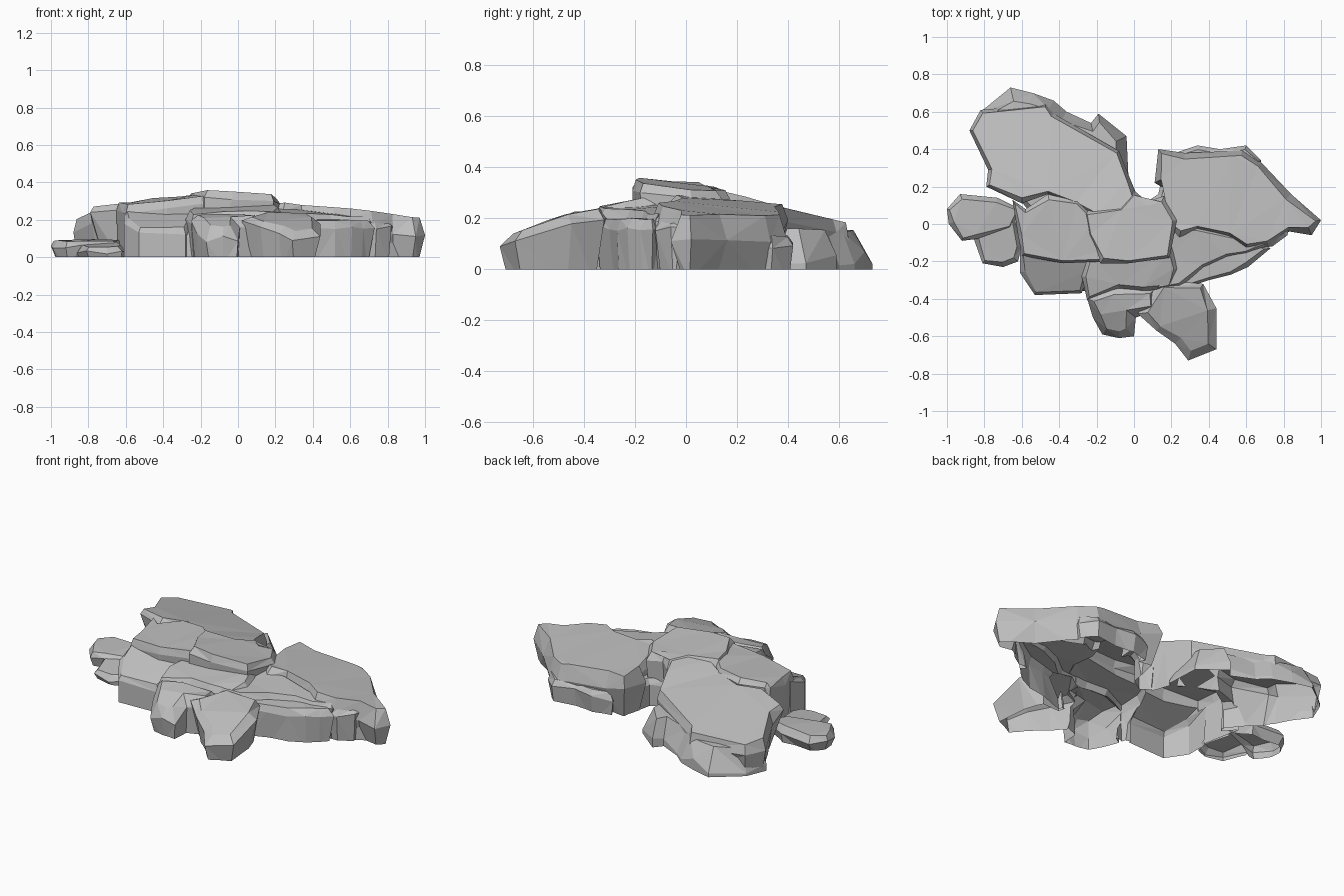
import bpy
import bmesh
import random
from mathutils import Vector

random.seed(4)
if "Cube" in bpy.data.objects:
    bpy.data.objects.remove(bpy.data.objects["Cube"])

stone = bpy.data.materials.new("grey_stone")
stone.use_nodes = True
stone.diffuse_color = (0.52, 0.52, 0.52, 1)
stone.node_tree.nodes["Principled BSDF"].inputs["Base Color"].default_value = stone.diffuse_color


def inset(points, amount, vary=0):
    """Move every outline corner inwards along its mitred normal."""
    result = []
    for i, point in enumerate(points):
        before = (point - points[i - 1]).normalized()
        after = (points[(i + 1) % len(points)] - point).normalized()
        normal_a = Vector((-before.y, before.x))
        normal_b = Vector((-after.y, after.x))
        mitre = (normal_a + normal_b) / max(0.8, 1 + normal_a.dot(normal_b))
        result.append(point + mitre * amount * random.uniform(1 - vary, 1 + vary))
    return result


def slab(name, outline, height, tilt, chamfer=2, drop=3, undercut=2, ceiling=40):
    """Closed rock slab with a tilted top; all sizes are in hundredths."""
    points = [Vector(p) / 100 for p in outline]
    if sum(points[i - 1].cross(p) for i, p in enumerate(points)) < 0:
        points.reverse()

    def top(p):
        plane = height / 100 + (tilt[0] * p.x + tilt[1] * p.y) / 100
        return max(0.03, min(plane, ceiling / 100))

    base = inset(points, undercut / 100, 0.6)
    cap = inset(points, chamfer / 100, 0.4)
    bm = bmesh.new()
    depth = -random.uniform(0.03, 0.06)
    rings = [[bm.verts.new((p.x, p.y, depth)) for p in base], [], []]
    for p, c in zip(points, cap):
        lip = max(0.015, top(p) - drop / 100 * random.uniform(0.7, 1.6))
        rings[1].append(bm.verts.new((p.x, p.y, lip)))
        rings[2].append(bm.verts.new((c.x, c.y, top(c) + random.uniform(-0.006, 0.004))))
    count = len(points)
    for low, high in zip(rings, rings[1:]):
        for i in range(count):
            j = (i + 1) % count
            bm.faces.new((low[i], low[j], high[j], high[i]))
    bm.faces.new(rings[0][::-1])
    bm.faces.new(rings[-1])
    bmesh.ops.triangulate(bm, faces=bm.faces[:])
    bmesh.ops.recalc_face_normals(bm, faces=bm.faces[:])
    mesh = bpy.data.meshes.new(name)
    bm.to_mesh(mesh)
    bm.free()
    mesh.materials.append(stone)
    obj = bpy.data.objects.new(name, mesh)
    bpy.context.scene.collection.objects.link(obj)
    return obj


def fuse(name, slabs):
    """Union the slabs, then cut the rock open at ground level."""
    body = slabs[0]
    for other in slabs[1:]:
        union = body.modifiers.new("union", "BOOLEAN")
        union.operation = "UNION"
        union.solver = "EXACT"
        union.object = other
    bpy.context.view_layer.update()
    graph = bpy.context.evaluated_depsgraph_get()
    mesh = bpy.data.meshes.new_from_object(body.evaluated_get(graph))
    bm = bmesh.new()
    bm.from_mesh(mesh)
    bmesh.ops.bisect_plane(bm, geom=bm.verts[:] + bm.edges[:] + bm.faces[:],
                           plane_co=(0, 0, 0), plane_no=(0, 0, 1), clear_inner=True)
    bm.to_mesh(mesh)
    bm.free()
    for part in slabs:
        bpy.data.objects.remove(part)
    mesh.name = name
    mesh.materials.clear()
    mesh.materials.append(stone)
    for face in mesh.polygons:
        face.use_smooth = False
        face.material_index = 0
    rock = bpy.data.objects.new(name, mesh)
    bpy.context.scene.collection.objects.link(rock)


# Low core that joins all the slabs into one hollow shell
core = slab("core", [
    (-70, 24), (-72, 45), (-55, 55), (-30, 47), (-13, 36), (-6, 20), (4, 10), (13, 16),
    (17, 34), (50, 34), (74, 15), (88, 0), (70, -9), (50, -21), (22, -29), (30, -54),
    (20, -57), (8, -43), (-5, -54), (-14, -53), (-20, -37), (-50, -32), (-56, -20), (-57, 8)],
    height=15, tilt=(0, 4), undercut=0)

# Large back lobe and the sloping skirt behind it
back_plate = slab("back_plate", [
    (-88, 50), (-82, 61), (-47, 64), (-43, 59), (-8, 39), (-2, 24), (3, 12), (-6, 3),
    (-20, 3), (-32, 10), (-46, 16), (-60, 11), (-79, 20), (-78, 29)],
    height=34, tilt=(2, -24), drop=5, undercut=6)
back_skirt = slab("back_skirt", [
    (-87, 48), (-82, 60), (-66, 73), (-54, 70), (-43, 66), (-36, 60), (-23, 54),
    (-19, 59), (-4, 47), (-3, 26), (-30, 20), (-70, 25)],
    height=17, tilt=(0, -3), chamfer=5, drop=11, undercut=0)

# Crown with the steep front edge
crown = slab("crown_plate", [
    (-28, 7), (-8, 10), (0, 18), (7, 12), (16, 15), (23, 2), (19, -18), (-3, -21),
    (-18, -21), (-25, -6)],
    height=33, tilt=(-6, -9), drop=4)

# Right lobe with its lower ledge at the back
right_plate = slab("right_plate", [
    (13, 40), (27, 38), (52, 39), (58, 40), (68, 33), (84, 16), (100, 2), (95, -6),
    (83, -4), (72, -11), (60, -13), (50, -8), (34, -4), (24, -8), (17, 0), (18, 18), (11, 22)],
    height=31, tilt=(-10, -10), chamfer=3, drop=7, undercut=4)
right_ledge = slab("right_ledge", [
    (22, 38), (34, 42), (46, 40), (60, 42), (68, 34), (66, 20), (30, 20)],
    height=13, tilt=(0, 0))

# Stepped shelves across the front
left_step = slab("left_step", [
    (-65, 13), (-58, 8), (-46, 16), (-30, 12), (-20, 2), (-14, -14), (-16, -20),
    (-38, -21), (-60, -17), (-62, -6)],
    height=36, tilt=(12, 6))
left_front_block = slab("left_front_block", [
    (-61, -12), (-20, -14), (-24, -27), (-28, -37), (-53, -38), (-61, -26)],
    height=32, tilt=(0, 45), drop=2, undercut=0)
middle_shelf = slab("middle_shelf", [
    (-24, -16), (20, -12), (24, -24), (20, -34), (5, -36), (-8, -35), (-25, -41), (-28, -28)],
    height=31, tilt=(2, 20))
right_shelf = slab("right_shelf", [
    (17, -2), (34, -1), (52, -5), (72, -8), (71, -12), (60, -16), (50, -18),
    (37, -23), (25, -34), (12, -35), (14, -18)],
    height=28, tilt=(-8, 8))
right_front_strip = slab("right_front_strip", [
    (18, -24), (36, -16), (50, -11), (67, -10), (73, -13), (67, -18), (61, -23),
    (52, -27), (40, -30), (25, -35)],
    height=23, tilt=(-3, 6))
right_end_block = slab("right_end_block", [
    (62, 2), (84, 2), (82, -6), (74, -12), (64, -13)],
    height=19, tilt=(0, 0))

# Two feet reaching forwards
left_foot = slab("left_foot", [
    (-25, -40), (-22, -50), (-17, -59), (-8, -61), (0, -60), (1, -50), (12, -46),
    (12, -34), (-12, -32)],
    height=43, tilt=(0, 46), chamfer=4, drop=5, ceiling=23)
right_foot = slab("right_foot", [
    (2, -48), (12, -57), (22, -64), (29, -73), (44, -67), (44, -45), (37, -32),
    (14, -30)],
    height=38, tilt=(-4, 33), chamfer=4, drop=3, undercut=4, ceiling=24)

fuse("rock_outcrop", [core, back_plate, back_skirt, crown, right_plate, right_ledge,
                      left_step, left_front_block, middle_shelf, right_shelf,
                      right_front_strip, right_end_block, left_foot, right_foot])

# Low rock lying beside the outcrop
side_back = slab("side_back", [
    (-100, 8), (-93, 16), (-73, 14), (-61, 8), (-65, -3), (-84, -8), (-92, -9), (-99, 0)],
    height=9, tilt=(0, 4), undercut=4)
side_front = slab("side_front", [
    (-84, 2), (-64, 4), (-60, -12), (-62, -20), (-70, -23), (-81, -21), (-86, -7)],
    height=8, tilt=(0, 12), undercut=3)
fuse("low_side_rock", [side_back, side_front])
